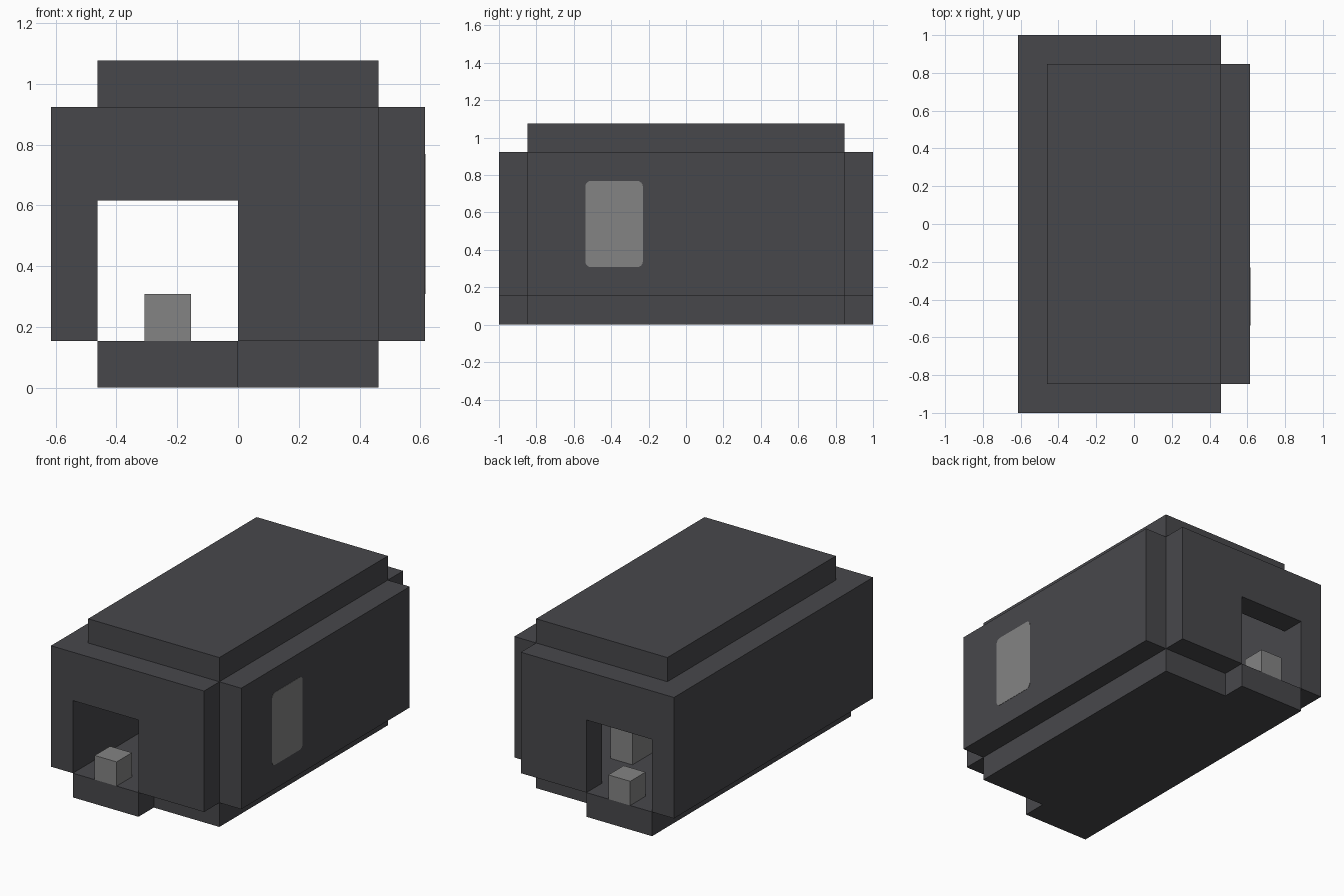
import bpy, bmesh
from mathutils import Vector

cube = bpy.data.objects.get("Cube")
if cube:
    bpy.data.objects.remove(cube, do_unlink=True)

U = 2 / 13  # one building block; all part sizes below are in blocks


def material(name, rgb):
    mat = bpy.data.materials.new(name)
    mat.use_nodes = True
    mat.diffuse_color = (*rgb, 1)
    bsdf = mat.node_tree.nodes["Principled BSDF"]
    bsdf.inputs["Base Color"].default_value = (*rgb, 1)
    bsdf.inputs["Roughness"].default_value = 0.9
    return mat


dark = material("dark grey", (0.064, 0.064, 0.071))
light = material("light grey", (0.23, 0.23, 0.23))


def prism(name, outline, axis, low, high, mat, rounding=0):
    """Extrude a flat outline along an axis, optionally rounding its corners."""
    def place(a, b, h):
        point = [a, b]
        point.insert("xyz".index(axis), h)
        return Vector(point) * U

    bm = bmesh.new()
    face = bm.faces.new([bm.verts.new(place(a, b, low)) for a, b in outline])
    side = bmesh.ops.extrude_face_region(bm, geom=[face])["geom"]
    moved = [g for g in side if isinstance(g, bmesh.types.BMVert)]
    bmesh.ops.translate(bm, verts=moved, vec=place(0, 0, high - low))
    if rounding:
        i = "xyz".index(axis)
        corners = [e for e in bm.edges
                   if abs(e.verts[0].co[i] - e.verts[1].co[i]) > 1e-5]
        bmesh.ops.bevel(bm, geom=corners, offset=rounding * U, segments=4,
                        profile=0.5, affect='EDGES')
    bmesh.ops.recalc_face_normals(bm, faces=bm.faces)
    mesh = bpy.data.meshes.new(name)
    bm.to_mesh(mesh)
    bm.free()
    mesh.materials.append(mat)
    obj = bpy.data.objects.new(name, mesh)
    bpy.context.collection.objects.link(obj)
    return obj


def rect(a0, a1, b0, b1):
    return [(a0, b0), (a1, b0), (a1, b1), (a0, b1)]


# Floor slab with a doorstep tongue at each end
floor = [(-3, -6.5), (0, -6.5), (0, -5.5), (3, -5.5),
         (3, 5.5), (0, 5.5), (0, 6.5), (-3, 6.5)]
prism("floor", floor, "z", 0, 1, dark)

# Raised roof slab
prism("roof", rect(-3, 3, -5.5, 5.5), "z", 6, 7, dark)

# Long side walls
for name, x in (("right_wall", -4), ("left_wall", 3)):
    prism(name, rect(-5.5, 5.5, 1, 6), "x", x, x + 1, dark)

# End walls with a doorway, and the small block standing in each doorway
doorway_wall = [(-4, 1), (-3, 1), (-3, 4), (0, 4), (0, 1), (3, 1), (3, 6), (-4, 6)]
for end, y in (("front", -6.5), ("back", 5.5)):
    prism(end + "_wall", doorway_wall, "y", y, y + 1, dark)
    prism(end + "_door_block", rect(-2, -1, 1, 2), "y", y, y + 1, light)

# Furniture block inside
prism("inner_block", rect(0, 1, 1.5, 3.5), "z", 1, 3, light)

# Rounded window pane on the left wall
prism("window", rect(-3.5, -1.5, 2, 5), "x", 3.99, 4.01, light, rounding=0.2)
